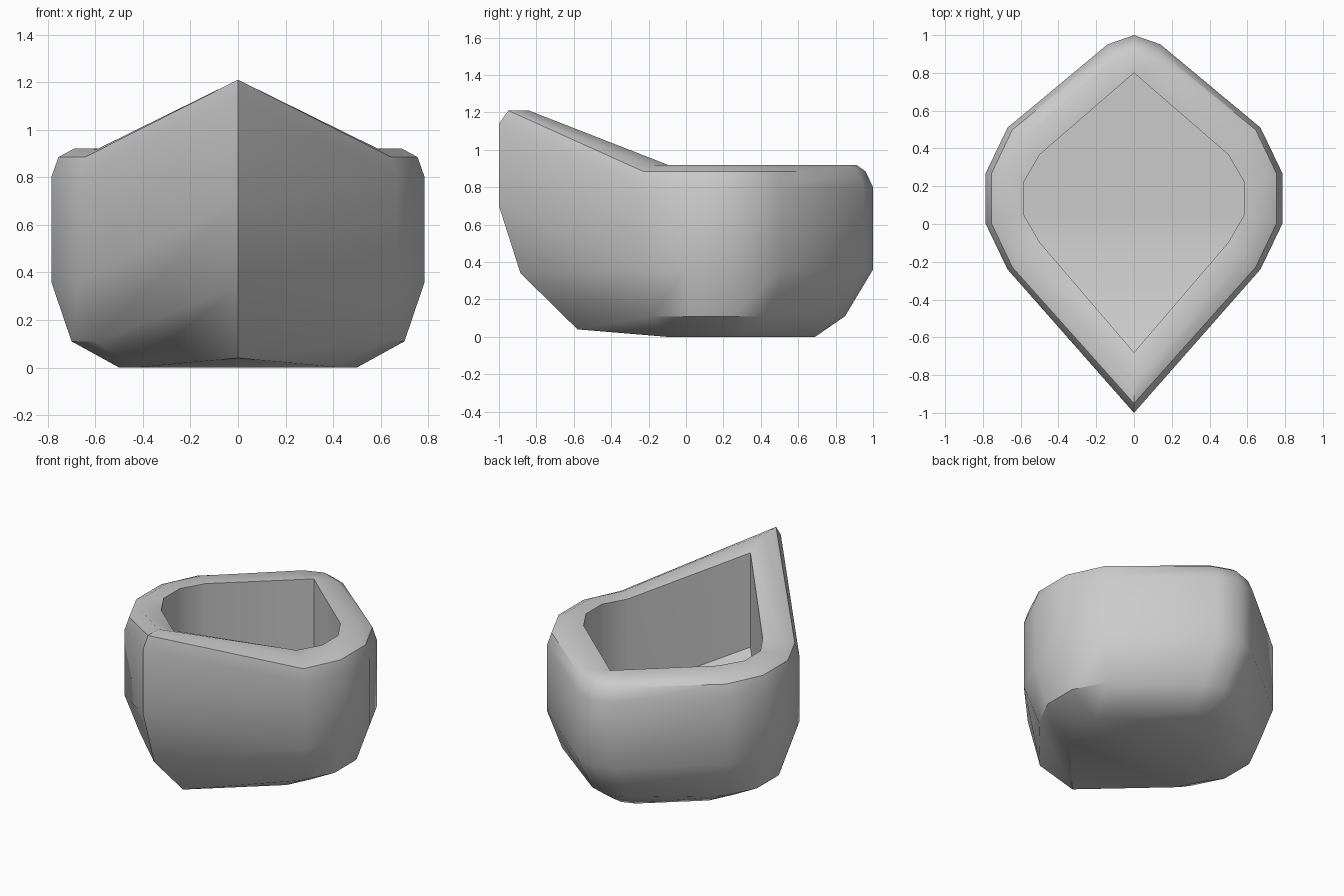
import bpy
import bmesh

cube = bpy.data.objects.get("Cube")
if cube:
    bpy.data.objects.remove(cube, do_unlink=True)

CENTRE_Y = 0.135

# Rings from underside, up the outside, over the rim and down to the floor:
# half width, side length factor, tip y, back y, side z, tip z, back roundness
RINGS = [
    (0.50, 0.62, -0.58, 0.69, 0.00, 0.04, 0.9),
    (0.70, 0.85, -0.885, 0.85, 0.11, 0.34, 0.9),
    (0.785, 1.0, -1.0, 1.0, 0.36, 0.70, 0.9),
    (0.785, 1.0, -1.0, 1.0, 0.80, 1.14, 0.9),
    (0.755, 0.97, -0.95, 0.96, 0.885, 1.21, 0.9),
    (0.69, 0.82, -0.84, 0.91, 0.92, 1.21, 0.9),
    (0.585, 0.62, -0.68, 0.80, 0.92, 1.14, 0.79),
    (0.585, 0.62, -0.68, 0.80, 0.30, 0.51, 0.79),
]


def ring_points(w, k, tip_y, back_y, side_z, tip_z, roundness):
    """Closed pointed outline, mirrored left to right, with a raised front tip."""
    corner = CENTRE_Y + 0.375 * k
    half = [
        (0.853 * w, CENTRE_Y - 0.375 * k),
        (w, CENTRE_Y - 0.135 * k),
        (w, CENTRE_Y + 0.135 * k),
        (0.853 * w, corner),
        (0.178 * w, corner + (back_y - corner) * roundness),
    ]
    outline = half + [(0, back_y)] + [(-x, y) for x, y in reversed(half)]
    return [(0, tip_y, tip_z)] + [(x, y, side_z) for x, y in outline]


# Hull shell
bm = bmesh.new()
rings = [[bm.verts.new(p) for p in ring_points(*r)] for r in RINGS]
count = len(rings[0])
for low, high in zip(rings, rings[1:]):
    for i in range(count):
        j = (i + 1) % count
        bm.faces.new((low[i], low[j], high[j], high[i]))

# Underside and inner floor: a sloping front triangle and a level rear part
for ring in (rings[0], rings[-1]):
    bm.faces.new((ring[0], ring[1], ring[-1]))
    bm.faces.new(ring[1:])
bmesh.ops.recalc_face_normals(bm, faces=bm.faces)

mesh = bpy.data.meshes.new("pointed_bowl")
bm.to_mesh(mesh)
bm.free()
bowl = bpy.data.objects.new("pointed_bowl", mesh)
bpy.context.collection.objects.link(bowl)

# Grey finish
grey = bpy.data.materials.new("light_grey")
grey.use_nodes = True
colour = (0.6, 0.6, 0.6, 1)
grey.diffuse_color = colour
grey.node_tree.nodes["Principled BSDF"].inputs["Base Color"].default_value = colour
mesh.materials.append(grey)

# Smooth sides with crisp tip and rim edges
bpy.ops.object.select_all(action="DESELECT")
bowl.select_set(True)
bpy.context.view_layer.objects.active = bowl
bpy.ops.object.shade_smooth_by_angle(angle=0.63)
